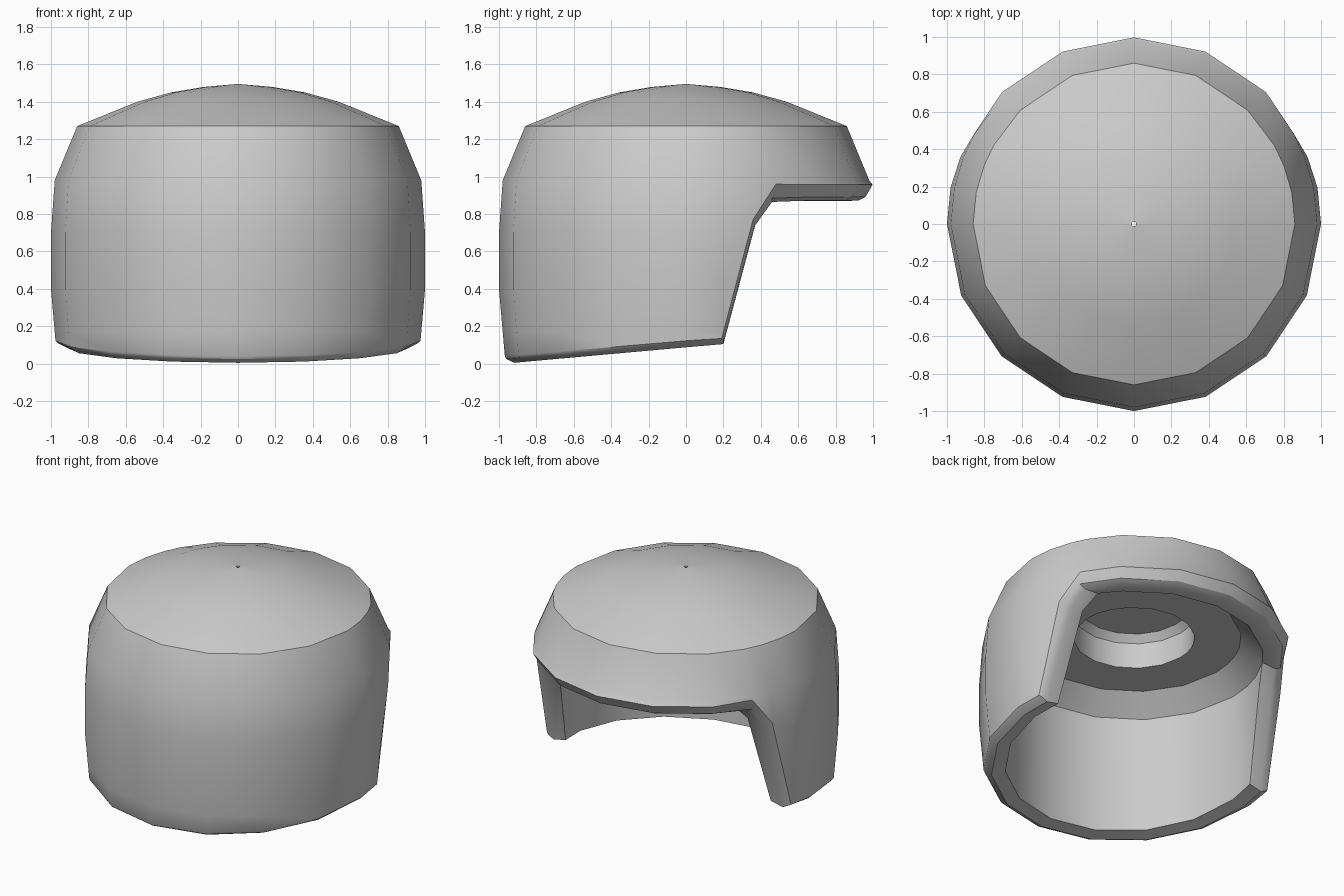
import bpy, bmesh
from math import radians, degrees, sin, cos, asin

cube = bpy.data.objects.get("Cube")
if cube:
    bpy.data.objects.remove(cube)

# Radius and height down the outside, and up the inside
DOME = [(0.012, 1.495), (0.18, 1.48), (0.36, 1.45), (0.54, 1.40), (0.86, 1.27)]
WALL = [(0.86, 1.27), (0.98, 0.98), (1.0, 0.70), (1.0, 0.40), (0.98, 0.17), (0.965, 0.0)]
LINING = [(0.69, 1.0), (0.39, 1.0), (0.39, 1.18), (0.35, 1.23), (0.012, 1.23)]
INNER_RADIUS, LINING_BASE = 0.83, 0.87


def wall_radius(z):
    for (r0, z0), (r1, z1) in zip(WALL, WALL[1:]):
        if z1 <= z <= z0:
            return r0 + (r1 - r0) * (z - z0) / (z1 - z0)
    return WALL[-1][0]


def column(angle, outer_z, rim_z, rim_y=None, flare=0.0):
    """One closed section of the shell: (radius, angle, height) points."""
    def rim(r, z):
        return (r, degrees(asin(rim_y / r)) if rim_y else angle, z)
    pts = [(r, angle, z) for r, z in DOME]
    for r, z in WALL[1:5]:
        z = max(z, outer_z)
        pts.append((wall_radius(z) + (flare if z == outer_z else 0), angle, z))
    pts.append((wall_radius(outer_z) + flare, angle, outer_z))
    pts.append(rim(0.96, rim_z + 0.02))
    pts.append(rim(0.92, rim_z))
    pts.append(rim(INNER_RADIUS, min(rim_z + 0.02, LINING_BASE)))
    pts.append(rim(INNER_RADIUS, LINING_BASE) if rim_z > 0.8
               else (INNER_RADIUS, angle, LINING_BASE))
    pts += [(r, angle, z) for r, z in LINING]
    return pts


# Closed front with a gently sloping lower edge
columns = []
for i in range(5):
    a = -90 + 22.5 * i
    z = 0.005 + 0.09 * (sin(radians(a)) * 0.92 + 0.92)
    columns.append(column(a, z + 0.035, z))
# Slanted side of the opening, then the level lip above it
for y, outer_z, rim_y, rim_z in [(0.195, 0.135, 0.2, 0.105), (0.36, 0.77, 0.37, 0.74),
                                 (0.49, 0.96, 0.46, 0.865)]:
    columns.append(column(degrees(asin(y)), outer_z, rim_z, rim_y))
for a in (45, 67.5, 90):
    columns.append(column(a, 0.957, 0.872, flare=0.016))

# Mirror the half ring to close it
mirrored = [[(r, 180 - a, z) for r, a, z in c] for c in columns[-2:0:-1]]
ring = columns + mirrored

bm = bmesh.new()
verts = [[bm.verts.new((r * cos(radians(a)), r * sin(radians(a)), z)) for r, a, z in c]
         for c in ring]
for c0, c1 in zip(verts, verts[1:] + verts[:1]):
    for k in range(len(c0)):
        n = (k + 1) % len(c0)
        bm.faces.new((c0[k], c0[n], c1[n], c1[k]))
bmesh.ops.remove_doubles(bm, verts=bm.verts, dist=0.003)
bmesh.ops.recalc_face_normals(bm, faces=bm.faces)
mesh = bpy.data.meshes.new("helmet_shell")
bm.to_mesh(mesh)
bm.free()

shell = bpy.data.objects.new("helmet_shell", mesh)
bpy.context.collection.objects.link(shell)

# Plain grey
grey = bpy.data.materials.new("plain_grey")
grey.use_nodes = True
colour = (0.6, 0.6, 0.6, 1)
grey.diffuse_color = colour
grey.node_tree.nodes["Principled BSDF"].inputs["Base Color"].default_value = colour
mesh.materials.append(grey)

bpy.context.view_layer.objects.active = shell
shell.select_set(True)
bpy.ops.object.shade_smooth_by_angle(angle=radians(32))
